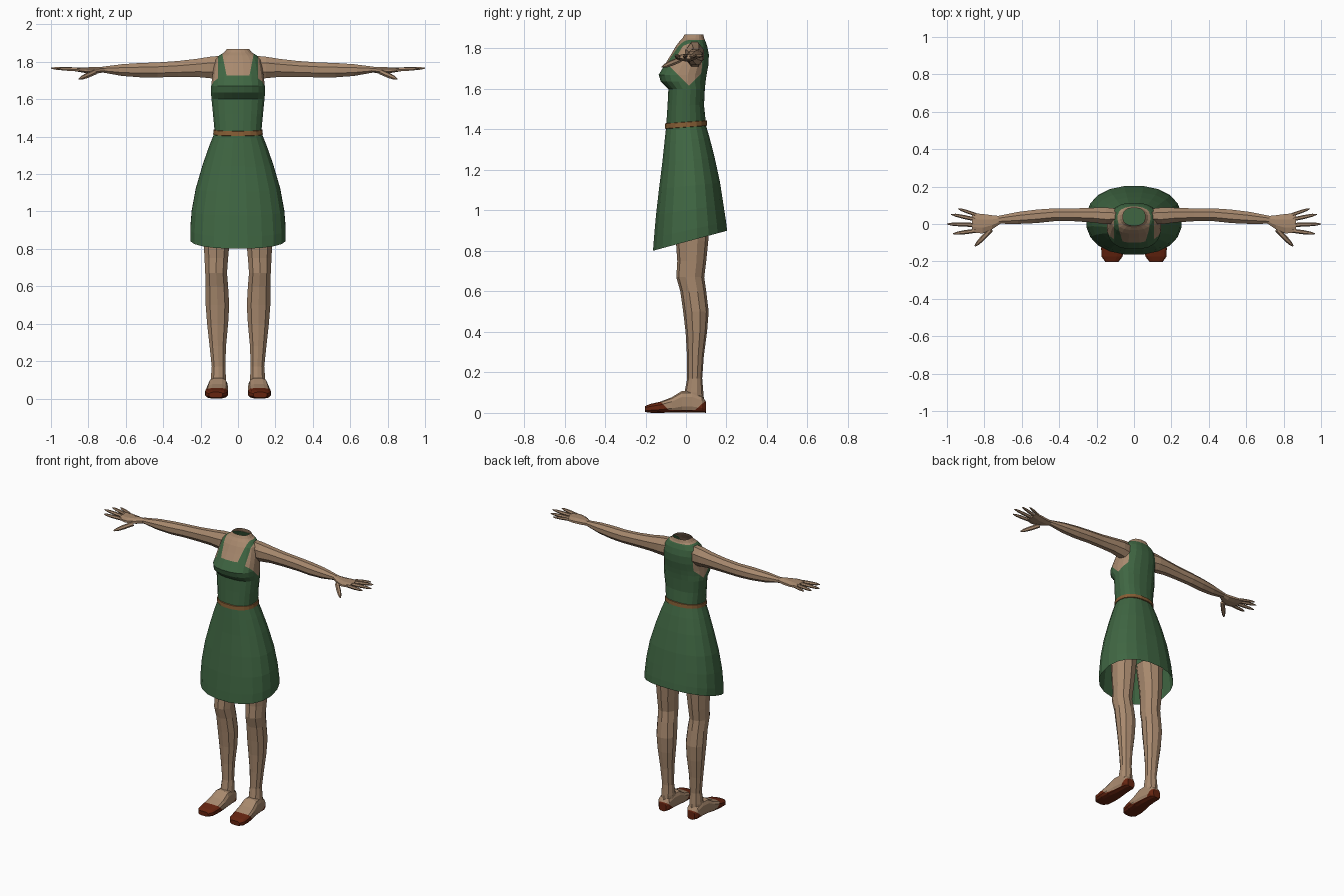
import bpy, bmesh, math
from mathutils import Vector


def material(name, rgb):
    m = bpy.data.materials.new(name)
    m.diffuse_color = (*rgb, 1)
    return m


SKIN = material("skin", (0.39, 0.25, 0.155))
GREEN = material("green cloth", (0.05, 0.133, 0.055))
BELT = material("tan belt", (0.235, 0.11, 0.035))
SHOE = material("brown leather", (0.133, 0.018, 0.005))


def section(axis, pos, a0, a1, b0, b1, n=8, p=2.0, slope=0.0):
    """Superellipse ring across an axis; slope tilts the ring along b."""
    ring = []
    for i in range(n):
        t = 2 * math.pi * (i + 0.5) / n
        c, s = math.cos(t), math.sin(t)
        a = (a0 + a1) / 2 + (a1 - a0) / 2 * math.copysign(abs(c) ** (2 / p), c)
        b = (b0 + b1) / 2 + (b1 - b0) / 2 * math.copysign(abs(s) ** (2 / p), s)
        q = pos + slope * b
        ring.append({"x": (q, a, b), "y": (a, q, b), "z": (a, b, q)}[axis])
    return ring


def loft(rings, cap_start=False, cap_end=False):
    bm = bmesh.new()
    rows = [[bm.verts.new(v) for v in r] for r in rings]
    n = len(rows[0])
    for r0, r1 in zip(rows, rows[1:]):
        for i in range(n):
            j = (i + 1) % n
            bm.faces.new((r0[i], r0[j], r1[j], r1[i]))
    if cap_start:
        bm.faces.new(rows[0][::-1])
    if cap_end:
        bm.faces.new(rows[-1])
    bmesh.ops.recalc_face_normals(bm, faces=bm.faces)
    return bm


def cut(bm, co, no, zmin=-1.0):
    """Add a clean edge line along a plane, above a given height."""
    faces = [f for f in bm.faces if f.calc_center_median().z > zmin]
    edges = {e for f in faces for e in f.edges}
    verts = {v for f in faces for v in f.verts}
    bmesh.ops.bisect_plane(bm, geom=[*verts, *edges, *faces], dist=1e-5,
                           plane_co=co, plane_no=Vector(no).normalized())


def finish(name, bm, mats, rule=None, mirror=False):
    if rule:
        for f in bm.faces:
            f.material_index = rule(f.calc_center_median())
    me = bpy.data.meshes.new(name)
    bm.to_mesh(me)
    bm.free()
    for m in mats:
        me.materials.append(m)
    ob = bpy.data.objects.new(name, me)
    bpy.context.collection.objects.link(ob)
    if mirror:
        ob.modifiers.new("mirror", "MIRROR").use_mirror_merge = False
    return ob


# Skirt: height, half width, front y, back y, tilt
skirt = [(0.845, 0.258, -0.165, 0.205, 0.27), (0.90, 0.258, -0.16, 0.2, 0.22),
         (1.0, 0.25, -0.15, 0.187, 0.15), (1.12, 0.228, -0.135, 0.17, 0.1),
         (1.25, 0.19, -0.118, 0.143, 0.08), (1.35, 0.155, -0.107, 0.118, 0.07),
         (1.412, 0.13, -0.1, 0.1, 0.07)]
finish("skirt", loft([section("z", z, -w, w, f, b, 20, 2.25, s)
                      for z, w, f, b, s in skirt]), [GREEN])

# Belt, standing slightly proud of the waist
belt = [(1.41, 0.128), (1.412, 0.134), (1.436, 0.132), (1.438, 0.126)]
finish("belt", loft([section("z", z, -w, w, 0.028 - w, w - 0.028, 20, 2.25, 0.07)
                     for z, w in belt]), [BELT])

# Bodice, shoulders and open neck in one shell
torso = [(1.412, 0.13, -0.1, 0.1, 0.07), (1.436, 0.127, -0.098, 0.098, 0.06),
         (1.52, 0.135, -0.092, 0.09, 0), (1.60, 0.143, -0.088, 0.094, 0),
         (1.637, 0.146, -0.126, 0.098, 0), (1.67, 0.145, -0.136, 0.103, 0),
         (1.72, 0.139, -0.106, 0.112, 0), (1.77, 0.131, -0.075, 0.114, 0),
         (1.81, 0.122, -0.052, 0.106, 0), (1.835, 0.1, -0.033, 0.097, 0),
         (1.85, 0.075, -0.018, 0.09, 0), (1.869, 0.06, -0.008, 0.086, 0)]
bm = loft([section("z", z, -w, w, f, b, 20, 2.4, s) for z, w, f, b, s in torso])
for side in (-1, 1):
    cut(bm, (side * 0.062, 0, 1.73), (side, 0, -0.2), 1.7)
    cut(bm, (side * 0.108, 0, 0), (1, 0, 0), 1.6)
    cut(bm, (0, 0.015, 1.615), (0, side, 1), 1.6)
cut(bm, (0, 0, 1.728), (0, 0, 1), 1.6)
cut(bm, (0, 0, 1.842), (0, 0, 1), 1.7)


def bodice_rule(c):
    neckline = c.y < 0.04 and c.z > 1.728 and abs(c.x) < 0.062 + 0.2 * (c.z - 1.73)
    armhole = abs(c.x) > 0.108 and c.z > 1.615 + abs(c.y - 0.015)
    return 1 if neckline or armhole or c.z > 1.842 else 0


finish("bodice", bm, [GREEN, SKIN], bodice_rule)

# Cloth visible down inside the neck
bm = bmesh.new()
bmesh.ops.create_circle(bm, cap_ends=True, segments=12, radius=0.065)
bmesh.ops.translate(bm, verts=bm.verts, vec=(0, 0.038, 1.785))
finish("neck_lining", bm, [GREEN])

# Arms: x, y range, z range
arm = [(0.09, 0.0, 0.085, 1.70, 1.838), (0.15, -0.005, 0.092, 1.708, 1.832),
       (0.22, 0.005, 0.09, 1.715, 1.82), (0.32, 0.012, 0.086, 1.715, 1.808),
       (0.43, 0.012, 0.086, 1.714, 1.8), (0.52, 0.002, 0.08, 1.714, 1.797),
       (0.62, -0.002, 0.067, 1.722, 1.79), (0.725, 0.0, 0.045, 1.742, 1.775)]
finish("arm", loft([section("x", *r) for r in arm], cap_end=True), [SKIN], mirror=True)

# Palms
palm = [(0.715, -0.001, 0.044, 1.743, 1.774), (0.76, -0.032, 0.05, 1.735, 1.774),
        (0.81, -0.055, 0.058, 1.738, 1.772), (0.865, -0.05, 0.062, 1.748, 1.77)]
finish("palm", loft([section("x", *r) for r in palm], True, True), [SKIN], mirror=True)

# Fingers and thumb: base, tip, thickness
digits = [("little_finger", (0.845, 0.05, 1.76), (0.94, 0.082, 1.764), 0.009),
          ("ring_finger", (0.85, 0.025, 1.76), (0.977, 0.052, 1.766), 0.0105),
          ("middle_finger", (0.85, -0.005, 1.76), (1.0, 0.0, 1.766), 0.011),
          ("index_finger", (0.845, -0.036, 1.758), (0.967, -0.052, 1.764), 0.011),
          ("thumb", (0.765, -0.03, 1.745), (0.85, -0.118, 1.708), 0.014)]
for name, base, tip, r in digits:
    base, tip = Vector(base), Vector(tip)
    d = (tip - base).normalized()
    u = d.cross(Vector((0, 0, 1))).normalized()
    v = u.cross(d)
    rings = []
    for t, k in ((0, 1.0), (0.5, 1.0), (0.82, 0.75), (1, 0.25)):
        rings.append([base.lerp(tip, t) + (u * math.cos(a) + v * math.sin(a)) * r * k
                      for a in (math.pi * i / 3 for i in range(6))])
    finish(name, loft(rings, True, True), [SKIN], mirror=True)

# Legs: z, x range, y range
leg = [(1.0, 0.02, 0.192, -0.06, 0.115), (0.85, 0.04, 0.188, -0.05, 0.11),
       (0.75, 0.05, 0.182, -0.043, 0.1), (0.67, 0.056, 0.178, -0.048, 0.09),
       (0.6, 0.05, 0.176, -0.028, 0.1), (0.5, 0.044, 0.176, -0.014, 0.112),
       (0.4, 0.05, 0.168, -0.002, 0.104), (0.28, 0.062, 0.154, 0.005, 0.088),
       (0.17, 0.066, 0.142, 0.006, 0.08), (0.1, 0.062, 0.148, -0.008, 0.086),
       (0.05, 0.064, 0.148, -0.02, 0.09)]
finish("leg", loft([section("z", *r, n=10, p=2.1) for r in leg]), [SKIN], mirror=True)

# Feet in slip-on shoes: y, x range, z range
foot = [(0.099, 0.08, 0.135, 0.0, 0.055), (0.08, 0.065, 0.15, 0.0, 0.085),
        (0.03, 0.06, 0.154, 0.0, 0.11), (-0.02, 0.055, 0.16, 0.0, 0.11),
        (-0.07, 0.051, 0.17, 0.0, 0.078), (-0.13, 0.053, 0.177, 0.0, 0.055),
        (-0.175, 0.06, 0.174, 0.0, 0.045), (-0.202, 0.082, 0.155, 0.004, 0.034)]
bm = loft([section("y", *r, n=12, p=3.2) for r in foot], True, True)
cut(bm, (0, 0, 0.015), (0, 0, 1))
cut(bm, (0, 0.03, 0), (0, -0.9, 1))
cut(bm, (0, -0.07, 0), (0, 1, 1))


def shoe_rule(c):
    return 1 if c.z < max(0.015, 0.9 * (c.y - 0.03), -(c.y + 0.07)) else 0


finish("foot", bm, [SKIN, SHOE], shoe_rule, mirror=True)
